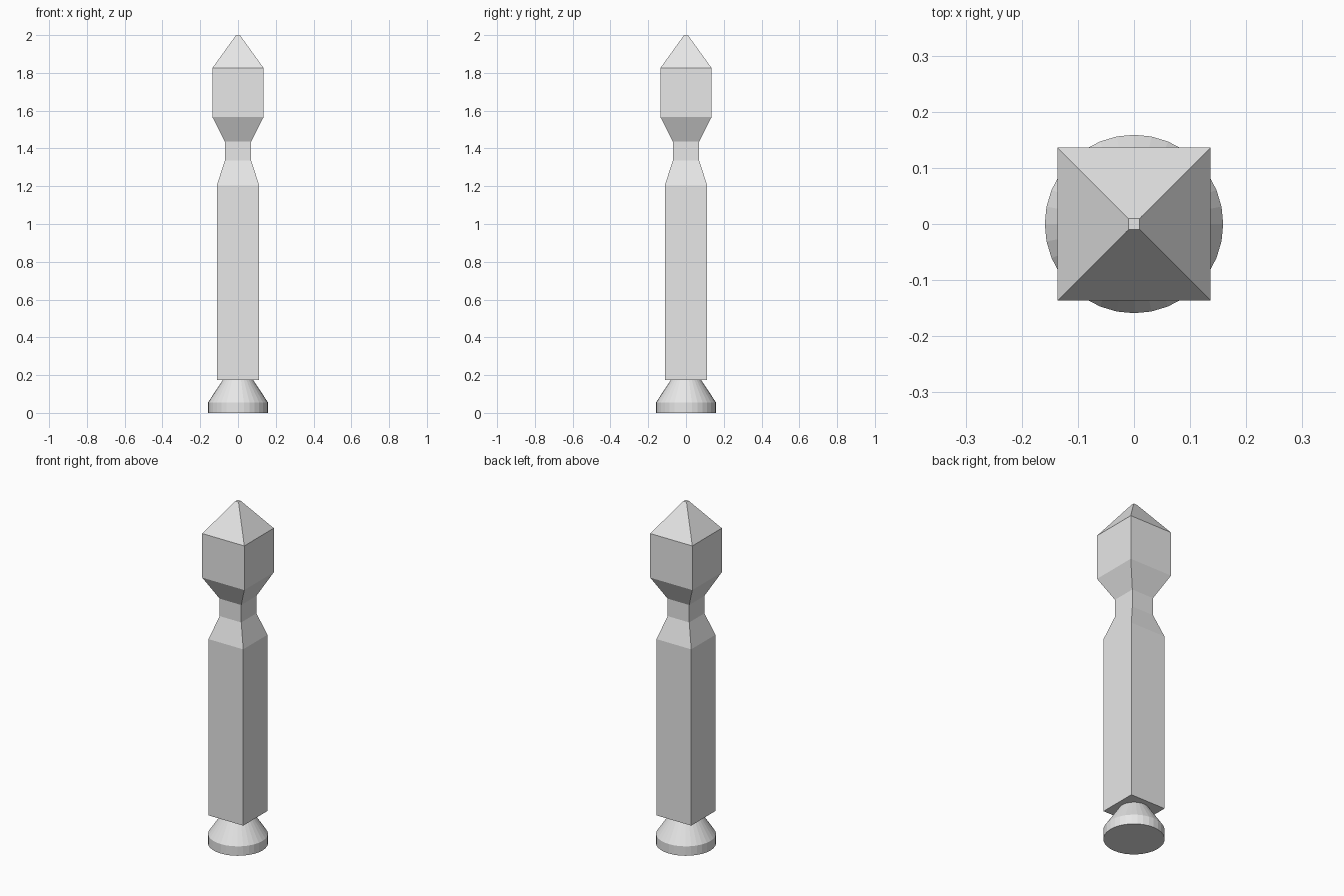
import bpy
import bmesh
from math import cos, sin, pi

old = bpy.data.objects.get("Cube")
if old:
    bpy.data.objects.remove(old, do_unlink=True)

GREY = (0.8, 0.8, 0.8, 1.0)
mat = bpy.data.materials.new("light grey")
mat.use_nodes = True
mat.diffuse_color = GREY
mat.node_tree.nodes["Principled BSDF"].inputs["Base Color"].default_value = GREY


def stacked(name, profile, sides, turn=0.0, scale=1.0):
    """Closed solid made of regular polygon rings, given as (radius, height)."""
    bm = bmesh.new()
    rings = []
    for radius, z in profile:
        ring = []
        for i in range(sides):
            a = turn + 2 * pi * i / sides
            ring.append(bm.verts.new((radius * scale * cos(a), radius * scale * sin(a), z)))
        rings.append(ring)
    for low, high in zip(rings, rings[1:]):
        for i in range(sides):
            j = (i + 1) % sides
            bm.faces.new((low[i], low[j], high[j], high[i]))
    bm.faces.new(rings[0][::-1])
    bm.faces.new(rings[-1])
    mesh = bpy.data.meshes.new(name)
    bm.to_mesh(mesh)
    bm.free()
    mesh.materials.append(mat)
    obj = bpy.data.objects.new(name, mesh)
    bpy.context.scene.collection.objects.link(obj)
    return obj


# Round foot: short drum with a tapered collar
stacked("round_foot", [(0.159, 0.0), (0.159, 0.055), (0.08, 0.175)], 32)

# Square post: shaft, narrow neck, block head and pointed cap (half widths)
post = [(0.112, 0.175), (0.112, 1.205), (0.07, 1.335), (0.07, 1.437),
        (0.136, 1.567), (0.136, 1.825), (0.01, 2.0)]
stacked("square_post", post, 4, turn=pi / 4, scale=2 ** 0.5)
